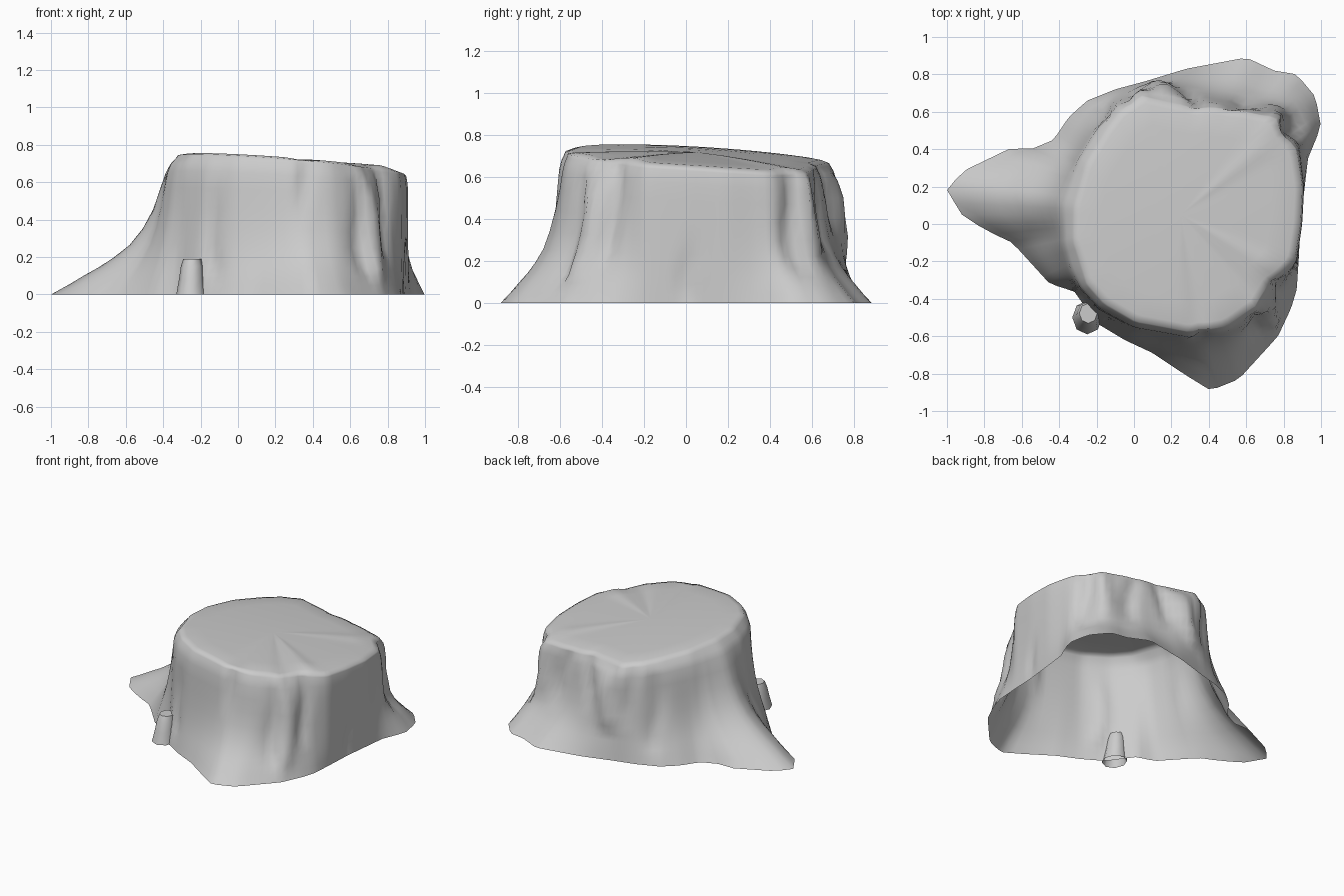
import bpy, bmesh, math

if "Cube" in bpy.data.objects:
    bpy.data.objects.remove(bpy.data.objects["Cube"], do_unlink=True)

bark = bpy.data.materials.new("weathered grey")
bark.use_nodes = True
GREY = (0.6, 0.6, 0.6, 1)
bark.diffuse_color = GREY
bark.node_tree.nodes["Principled BSDF"].inputs["Base Color"].default_value = GREY

CX, CY = 0.25, 0.05
SEGMENTS = 120

# Ground outline with three spreading roots
ground = [(.89, 0), (.88, -.2), (.87, -.35), (.84, -.45), (.77, -.6), (.56, -.83), (.41, -.89),
          (.28, -.81), (.1, -.69), (-.05, -.62), (-.2, -.53), (-.32, -.36), (-.45, -.32),
          (-.65, -.1), (-.8, -.03), (-.92, .05), (-1, .18), (-.92, .28), (-.65, .41), (-.55, .4),
          (-.43, .45), (-.35, .57), (-.25, .66), (-.1, .72), (.05, .76), (.28, .83),
          (.6, .89), (.75, .82), (.87, .8), (.97, .68), (1, .52), (.93, .35)]
# Outline of the cut top
cut = [(.9, 0), (.87, -.2), (.77, -.33), (.68, -.48), (.5, -.57), (.3, -.6), (0, -.55),
       (-.18, -.45), (-.28, -.34), (-.36, -.1), (-.36, .1), (-.29, .34), (-.17, .53), (-.08, .64),
       (.03, .71), (.2, .67), (.3, .65), (.55, .63), (.76, .57), (.88, .4), (.91, .2)]
# Flare of the roots against height
flare = [(0, 1), (.07, .82), (.14, .66), (.2, .52), (.27, .39), (.36, .26), (.48, .16),
         (.62, .09), (.76, .05), (.88, .02), (.94, .01), (.98, 0), (1, 0)]
# Change of the flare by direction: angle, change of exponent, width in degrees
flare_shifts = [(97, -.4, 16), (58, .2, 18), (-80, .1, 30), (-148, -.35, 20), (135, -.15, 22)]
# Bark folds: angle, depth, width in degrees, lowest and highest height
folds = [(-82, .025, 3, .6, 1), (-55, .03, 4, .1, .9), (-47, -.03, 4, .1, .8), (-37, .03, 3, .3, 1),
         (-3, .015, 3, 0, .4), (38, .035, 4, .2, 1), (47, -.03, 4, .4, 1),
         (62, .03, 4, .4, 1), (84, .03, 4, .5, 1), (99, -.04, 5, .3, .9), (113, .02, 3, .4, 1),
         (128, .02, 4, .1, .9), (-125, .02, 4, .1, .7)]
# Ridges on the cut top: angle, height
ridges = [(-30, .012), (-48, -.012), (40, .01), (-80, -.01)]


def radius_at(outline, a):
    """Distance from the centre to the outline along angle a."""
    dx, dy = math.cos(a), math.sin(a)
    best = 0
    for (x1, y1), (x2, y2) in zip(outline, outline[1:] + outline[:1]):
        px, py, ex, ey = x1 - CX, y1 - CY, x2 - x1, y2 - y1
        den = dx * ey - dy * ex
        if abs(den) > 1e-9:
            r, s = (px * ey - py * ex) / den, (px * dy - py * dx) / den
            if r > 0 and -1e-6 <= s <= 1 + 1e-6:
                best = max(best, r)
    return best


def bump(a, deg, width):
    """Smooth bump around a direction."""
    d = (math.degrees(a) - deg + 180) % 360 - 180
    return math.exp(-(d / width) ** 2)


def top_height(x, y):
    return .737 - .05 * (x + y + x * x + y * y)


def fold_depth(a, t):
    total = 0
    for deg, depth, width, low, high in folds:
        drift = 2 * math.sin(9 * t + deg)
        fade = min(1, max(0, (t - low) / .12 + .2)) * min(1, max(0, (high - t) / .12 + .3))
        if t > 0:
            total += depth * fade * bump(a, deg + drift, width)
    return total


def make_object(name, bm, angle):
    mesh = bpy.data.meshes.new(name)
    bmesh.ops.recalc_face_normals(bm, faces=bm.faces)
    bm.to_mesh(mesh)
    bm.free()
    obj = bpy.data.objects.new(name, mesh)
    bpy.context.collection.objects.link(obj)
    mesh.materials.append(bark)
    bpy.ops.object.select_all(action='DESELECT')
    obj.select_set(True)
    bpy.context.view_layer.objects.active = obj
    bpy.ops.object.shade_smooth_by_angle(angle=math.radians(angle))


def bridge(bm, lower, upper):
    n = len(lower)
    for i in range(n):
        j = (i + 1) % n
        bm.faces.new((lower[i], lower[j], upper[j], upper[i]))


# Stump: hollow bark wall, open below, closed by the sloping cut top
bm = bmesh.new()
angles = [2 * math.pi * i / SEGMENTS for i in range(SEGMENTS)]
rings = []
for t, f in flare:
    ring = []
    for a in angles:
        r_cut = radius_at(cut, a)
        fullness = f ** (.8 + sum(c * bump(a, deg, w) for deg, c, w in flare_shifts))
        rounding = max(0, (t - .86) / .14) ** 2 * (.025 - .015 * math.cos(a))
        rounding += max(0, (t - .7) / .3) ** 2 * .04 * bump(a, -47, 16)
        r = r_cut + (radius_at(ground, a) - r_cut) * fullness - fold_depth(a, t) - rounding
        x, y = CX + r * math.cos(a), CY + r * math.sin(a)
        rim = top_height(CX + r_cut * math.cos(a), CY + r_cut * math.sin(a)) - .008
        ring.append(bm.verts.new((x, y, rim * t)))
    rings.append(ring)

# Cut top with shallow radial ridges
for k in (.94, .75, .5, .25):
    ring = []
    for a, edge in zip(angles, rings[len(flare) - 1]):
        x, y = CX + (edge.co.x - CX) * k, CY + (edge.co.y - CY) * k
        ridge = sum(h * bump(a, deg, 6) for deg, h in ridges)
        ring.append(bm.verts.new((x, y, top_height(x, y) + ridge * k)))
    rings.append(ring)
for lower, upper in zip(rings, rings[1:]):
    bridge(bm, lower, upper)
centre = bm.verts.new((CX, CY, top_height(CX, CY)))
for i in range(SEGMENTS):
    bm.faces.new((rings[-1][i], rings[-1][(i + 1) % SEGMENTS], centre))
make_object("stump", bm, 75)

# Small root stub at the front, leaning against the bark and open below
bm = bmesh.new()
stub_rings = []
for z, s in ((0, 1), (.08, .85), (.15, .75), (.19, .6)):
    stub_rings.append([bm.verts.new((-.25 + .08 * s * math.cos(a) + .03 * z,
                                     -.5 + .09 * s * math.sin(a) + .12 * z, z))
                       for a in (2 * math.pi * i / 8 for i in range(8))])
for lower, upper in zip(stub_rings, stub_rings[1:]):
    bridge(bm, lower, upper)
bm.faces.new(stub_rings[-1])
make_object("root_stub", bm, 50)
